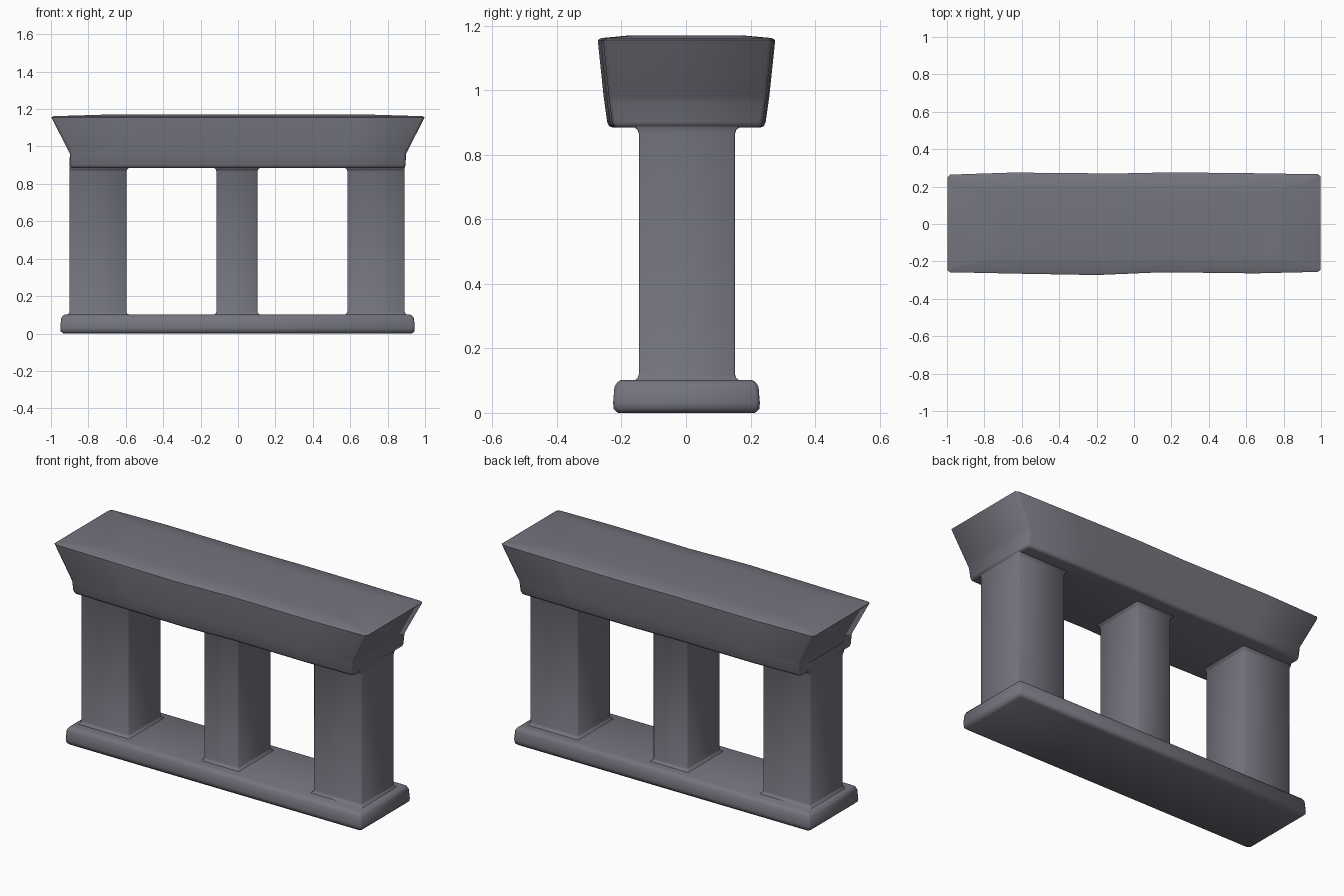
import bpy, bmesh

if "Cube" in bpy.data.objects:
    bpy.data.objects.remove(bpy.data.objects["Cube"])

slate = bpy.data.materials.new("dark_slate")
slate.diffuse_color = (0.175, 0.175, 0.21, 1.0)
slate.use_nodes = True
slate.node_tree.nodes["Principled BSDF"].inputs["Base Color"].default_value = slate.diffuse_color


def loft(name, rings):
    """Skin a stack of point rings, close both ends, shade smooth."""
    bm = bmesh.new()
    loops = [[bm.verts.new(p) for p in ring] for ring in rings]
    n = len(loops[0])
    for a, b in zip(loops, loops[1:]):
        for i in range(n):
            j = (i + 1) % n
            bm.faces.new((a[i], a[j], b[j], b[i]))
    bm.faces.new(loops[0][::-1])
    bm.faces.new(loops[-1])
    bmesh.ops.recalc_face_normals(bm, faces=bm.faces)
    mesh = bpy.data.meshes.new(name)
    bm.to_mesh(mesh)
    bm.free()
    mesh.materials.append(slate)
    obj = bpy.data.objects.new(name, mesh)
    bpy.context.collection.objects.link(obj)
    bpy.ops.object.select_all(action='DESELECT')
    bpy.context.view_layer.objects.active = obj
    obj.select_set(True)
    bpy.ops.object.shade_smooth_by_angle(angle=0.9)
    return obj


def rect(x0, x1, y0, y1, z, r):
    """Rectangle ring with chamfered corners."""
    return [(x0 + r, y0, z), (x1 - r, y0, z), (x1, y0 + r, z), (x1, y1 - r, z),
            (x1 - r, y1, z), (x0 + r, y1, z), (x0, y1 - r, z), (x0, y0 + r, z)]


# Base slab with rounded edges
base_profile = [(0.0, 0.015), (0.012, 0.002), (0.03, 0.0),
                (0.08, 0.004), (0.094, 0.012), (0.102, 0.024)]
loft("base_slab", [rect(-0.95 + g, 0.945 - g, -0.226 + g, 0.229 - g, z, 0.012)
                   for z, g in base_profile])

# Three pillars with small fillets; the outer two run flush into the lintel ends
pillar_profile = [(0.09, 0.016), (0.102, 0.012), (0.108, 0.004), (0.12, 0.0),
                  (0.865, 0.0), (0.877, 0.004), (0.884, 0.012), (0.94, 0.014)]
for side, x0, x1 in (("left", -0.9, -0.597), ("middle", -0.115, 0.103),
                     ("right", 0.585, 0.89)):
    rings = []
    for z, g in pillar_profile:
        top = z > 0.5
        a = x0 if side == "left" and top else x0 - g
        b = x1 if side == "right" and top else x1 + g
        rings.append(rect(a, b, -0.146 - g, 0.152 + g, z, 0.005))
    loft(side + "_pillar", rings)

# Lintel: flared ends, gently wavy long sides, softly domed top
front_wave = [(-1, -0.248), (-0.985, -0.258), (-0.6, -0.266), (-0.2, -0.273),
              (0.15, -0.258), (0.65, -0.264), (0.985, -0.256), (1, -0.244)]
back_wave = [(1, 0.255), (0.985, 0.266), (0.6, 0.272), (0.2, 0.276),
             (-0.1, 0.27), (-0.65, 0.275), (-0.985, 0.264), (-1, 0.25)]
lintel_profile = [(0.884, 0.882, 0.83), (0.889, 0.892, 0.875), (0.902, 0.896, 0.895),
                  (0.96, 0.898, 0.925), (0.98, 0.908, 0.935), (1.15, 0.995, 1.0),
                  (1.156, 0.998, 1.0), (1.162, 0.985, 0.96), (1.17, 0.72, 0.64)]
loft("lintel", [[(x * hx, y * sy, z) for x, y in front_wave + back_wave]
                for z, hx, sy in lintel_profile])
